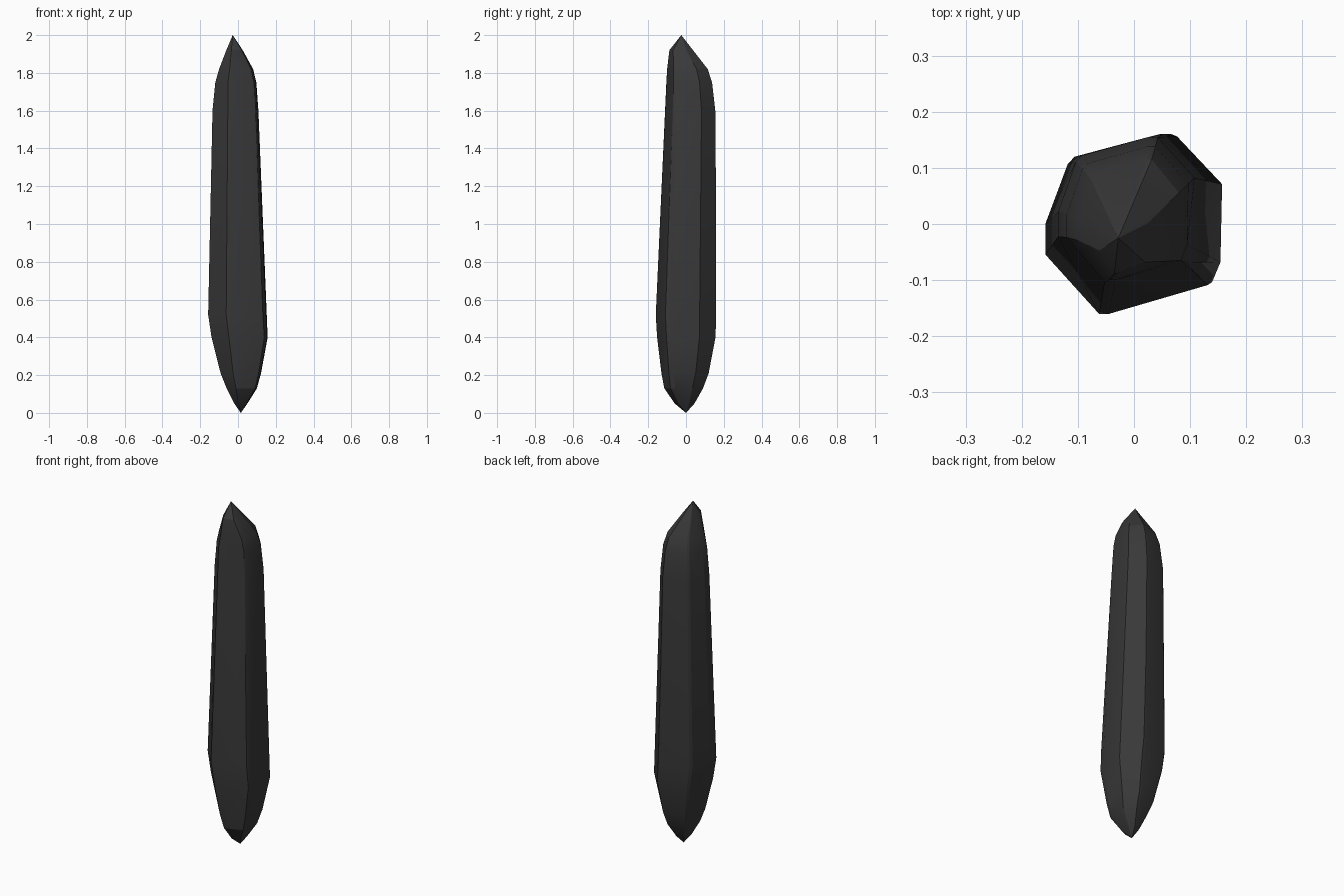
import bpy
import bmesh
import math

if "Cube" in bpy.data.objects:
    bpy.data.objects.remove(bpy.data.objects["Cube"], do_unlink=True)

# Dark stone material
stone = bpy.data.materials.new("dark_charcoal_stone")
stone.use_nodes = True
colour = (0.04, 0.04, 0.04, 1)
stone.diffuse_color = colour
stone.node_tree.nodes["Principled BSDF"].inputs["Base Color"].default_value = colour

# Irregular six-sided cross-section with clipped corners
outline = [(-1, 0), (-1, -.34), (-.38, -1), (-.26, -1), (.88, -.68), (.98, -.45),
           (1, .45), (.46, 1), (.32, 1), (-.66, .75), (-.74, .67)]

# Extents at each height: z, x min, x max, y min, y max
levels = [(.05, -.02, .05, -.06, .045), (.13, -.06, .10, -.115, .09),
          (.21, -.092, .122, -.13, .12), (.40, -.14, .157, -.153, .156),
          (.52, -.158, .15, -.16, .16), (1.0, -.157, .131, -.14, .16),
          (1.6, -.135, .108, -.11, .155), (1.75, -.12, .097, -.104, .138),
          (1.82, -.10, .08, -.10, .115), (1.92, -.062, .025, -.088, .035)]

bm = bmesh.new()
for z, x0, x1, y0, y1 in levels:
    for u, v in outline:
        bm.verts.new(((x0 + x1) / 2 + u * (x1 - x0) / 2,
                      (y0 + y1) / 2 + v * (y1 - y0) / 2, z))

# Pointed ends
bm.verts.new((.015, 0, 0))
bm.verts.new((-.028, -.025, 2))

# Wrap the levels in a faceted shell
hull = bmesh.ops.convex_hull(bm, input=bm.verts)
loose = [v for v in bm.verts if not v.link_faces]
bmesh.ops.delete(bm, geom=loose, context='VERTS')
bmesh.ops.dissolve_limit(bm, angle_limit=math.radians(2), verts=bm.verts, edges=bm.edges)
bmesh.ops.recalc_face_normals(bm, faces=bm.faces)

mesh = bpy.data.meshes.new("stone_shard")
bm.to_mesh(mesh)
bm.free()
mesh.materials.append(stone)
shard = bpy.data.objects.new("stone_shard", mesh)
bpy.context.collection.objects.link(shard)

# Soft facets with crisp ridges
bpy.ops.object.select_all(action='DESELECT')
shard.select_set(True)
bpy.context.view_layer.objects.active = shard
bpy.ops.object.shade_smooth_by_angle(angle=math.radians(18))
